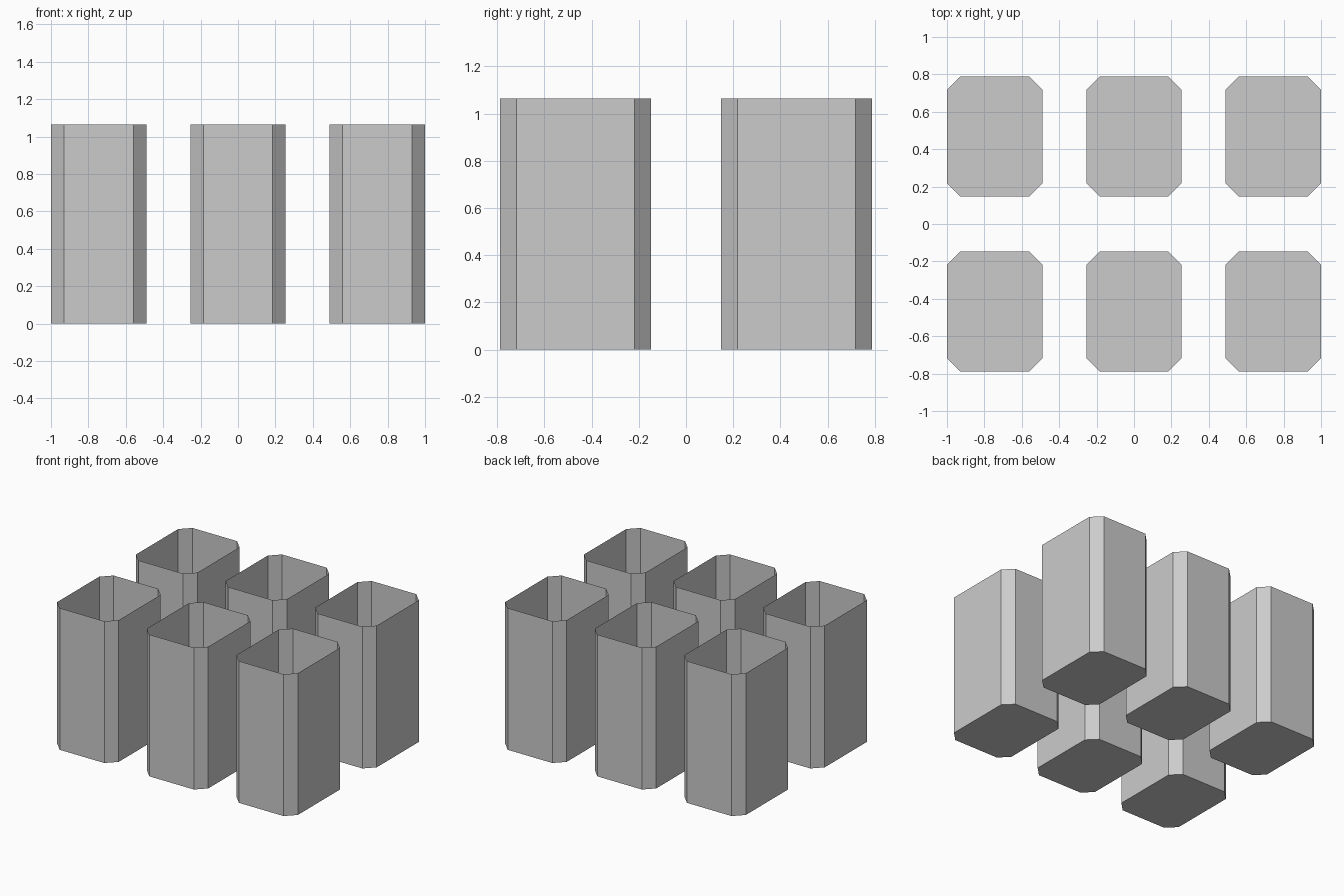
import bpy
import bmesh

cube = bpy.data.objects.get("Cube")
if cube:
    bpy.data.objects.remove(cube, do_unlink=True)

# Single flat grey
GREY = (0.6, 0.6, 0.6, 1.0)
mat = bpy.data.materials.new("plain_grey")
mat.use_nodes = True
mat.diffuse_color = GREY
mat.node_tree.nodes["Principled BSDF"].inputs["Base Color"].default_value = GREY

HALF_X, HALF_Y, CUT, HEIGHT = 0.255, 0.32, 0.07, 1.065


def octagon():
    """Rectangle with clipped corners, counter-clockwise."""
    points = []
    for sx, sy in ((1, -1), (1, 1), (-1, 1), (-1, -1)):
        pair = [(sx * (HALF_X - CUT), sy * HALF_Y),
                (sx * HALF_X, sy * (HALF_Y - CUT))]
        points += pair if sx * sy < 0 else pair[::-1]
    return points


# Open-topped thin-walled container: floor plus eight wall panels
bm = bmesh.new()
outline = octagon()
low = [bm.verts.new((x, y, 0)) for x, y in outline]
high = [bm.verts.new((x, y, HEIGHT)) for x, y in outline]
bm.faces.new(low[::-1])
for i in range(len(low)):
    j = (i + 1) % len(low)
    bm.faces.new((low[i], low[j], high[j], high[i]))
mesh = bpy.data.meshes.new("container")
bm.to_mesh(mesh)
bm.free()
mesh.materials.append(mat)

# Two rows of three containers
for row, y in (("front", -0.468), ("back", 0.468)):
    for column, x in (("right", -0.745), ("middle", 0), ("left", 0.745)):
        box = bpy.data.objects.new(f"container_{row}_{column}", mesh)
        box.location = (x, y, 0)
        bpy.context.collection.objects.link(box)
